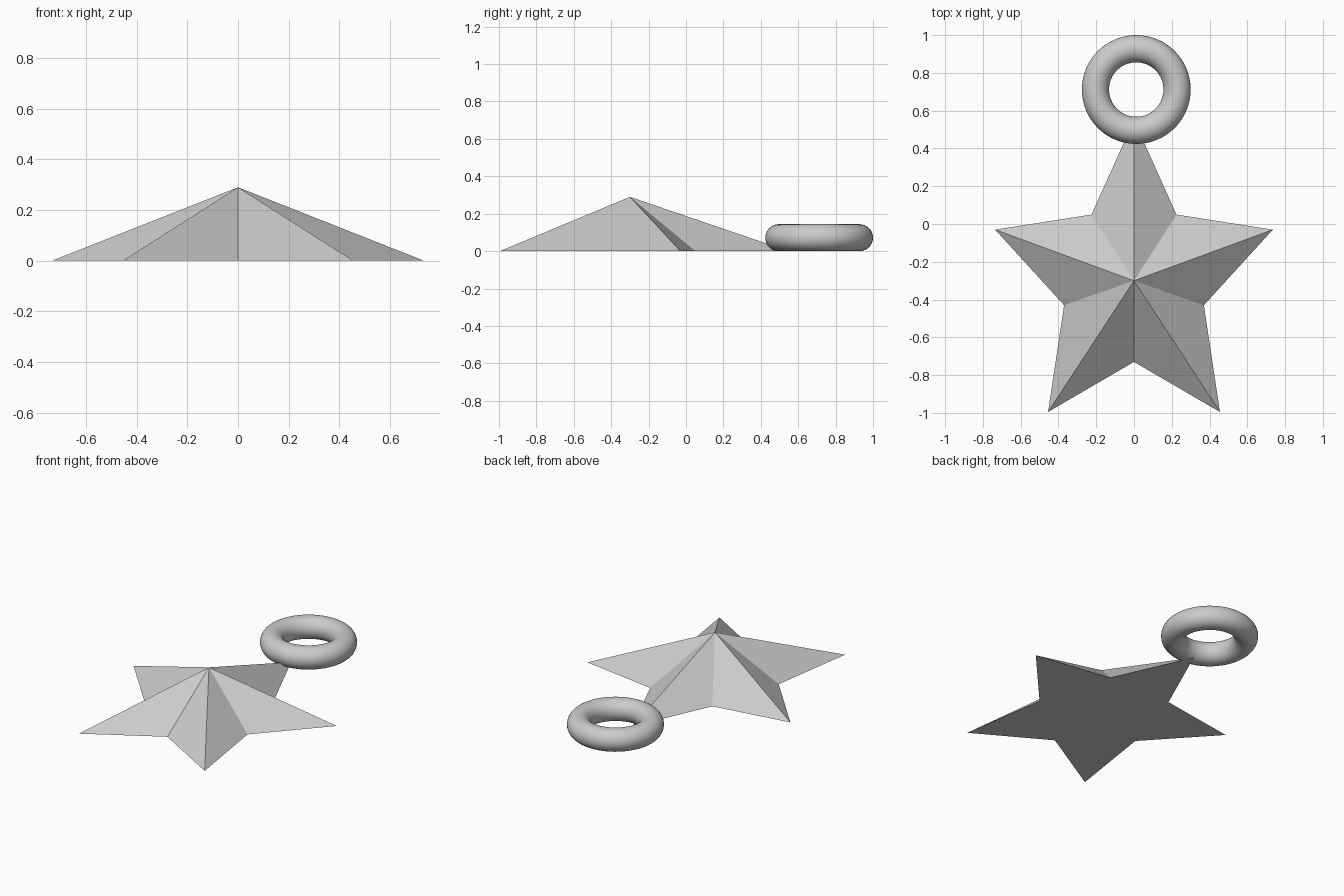
import bpy
import bmesh

cube = bpy.data.objects.get("Cube")
if cube:
    bpy.data.objects.remove(cube, do_unlink=True)

# Plain grey material
grey = bpy.data.materials.new("grey")
grey.use_nodes = True
color = (0.6, 0.6, 0.6, 1.0)
grey.diffuse_color = color
grey.node_tree.nodes["Principled BSDF"].inputs["Base Color"].default_value = color

# Faceted star: right half of the outline from top tip to bottom notch, mirrored
half = [(0, 0.55), (0.225, 0.05), (0.735, -0.03),
        (0.37, -0.43), (0.455, -0.995), (0, -0.73)]
outline = half + [(-x, y) for x, y in reversed(half[1:-1])]

bm = bmesh.new()
rim = [bm.verts.new((x, y, 0)) for x, y in outline]
peak = bm.verts.new((0, -0.30, 0.29))
for a, b in zip(rim, rim[1:] + rim[:1]):
    bm.faces.new((b, a, peak))
bm.faces.new(rim)
bmesh.ops.recalc_face_normals(bm, faces=bm.faces)
mesh = bpy.data.meshes.new("star")
bm.to_mesh(mesh)
bm.free()
star = bpy.data.objects.new("star", mesh)
bpy.context.collection.objects.link(star)
mesh.materials.append(grey)

# Smooth hanging ring resting on the ground, overlapping the top tip
bpy.ops.mesh.primitive_torus_add(
    major_segments=64, minor_segments=32,
    major_radius=0.216, minor_radius=0.072,
    location=(0.012, 0.712, 0.072))
ring = bpy.context.object
ring.name = "hanging_ring"
ring.data.materials.append(grey)
bpy.ops.object.shade_smooth()
